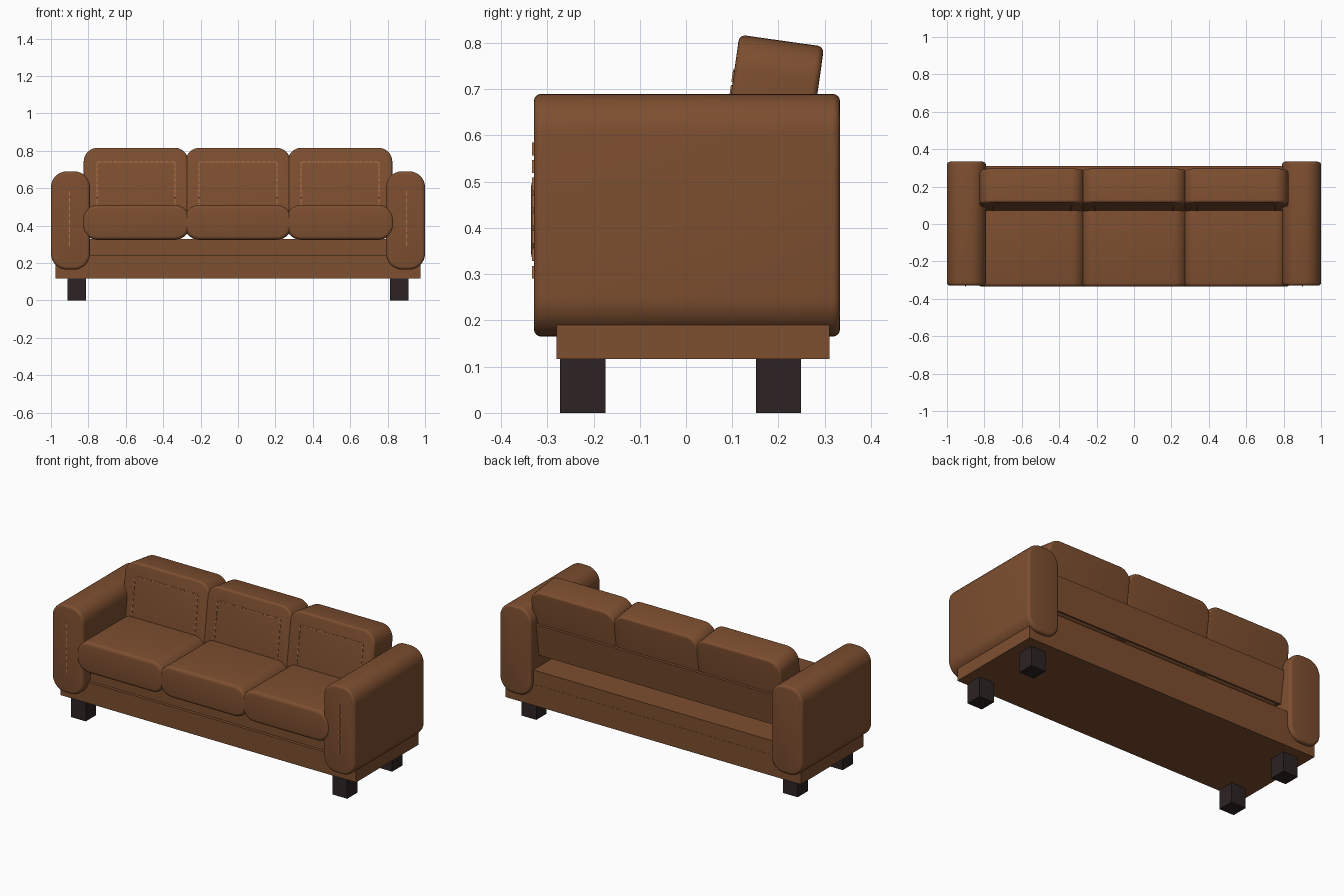
import bpy, bmesh, math
from mathutils import Matrix, Vector

if "Cube" in bpy.data.objects:
    bpy.data.objects.remove(bpy.data.objects["Cube"])


def material(name, rgb):
    m = bpy.data.materials.new(name)
    m.diffuse_color = (*rgb, 1)
    m.use_nodes = True
    m.node_tree.nodes["Principled BSDF"].inputs["Base Color"].default_value = m.diffuse_color
    return m


LEATHER = material("brown leather", (0.205, 0.077, 0.029))
THREAD = material("tan thread", (0.42, 0.17, 0.07))
WOOD = material("dark wood", (0.026, 0.017, 0.017))


def finish(bm, name, mat, matrix=Matrix(), smooth=False):
    bmesh.ops.recalc_face_normals(bm, faces=bm.faces[:])
    me = bpy.data.meshes.new(name)
    bm.to_mesh(me)
    bm.free()
    me.materials.append(mat)
    ob = bpy.data.objects.new(name, me)
    bpy.context.collection.objects.link(ob)
    ob.matrix_world = matrix
    if smooth:
        bpy.ops.object.select_all(action='DESELECT')
        ob.select_set(True)
        bpy.context.view_layer.objects.active = ob
        bpy.ops.object.shade_smooth_by_angle(angle=math.radians(35))
    return ob


def add_box(bm, lo, hi):
    lo, hi = Vector(lo), Vector(hi)
    m = Matrix.Translation((lo + hi) / 2) @ Matrix.Diagonal((*(hi - lo), 1))
    bmesh.ops.create_cube(bm, size=1, matrix=m)


def box(name, lo, hi, mat, matrix=Matrix()):
    bm = bmesh.new()
    add_box(bm, lo, hi)
    return finish(bm, name, mat, matrix)


def outline(w, h, r, n=8):
    pts = []
    for k, (sx, sz) in enumerate(((1, 1), (-1, 1), (-1, -1), (1, -1))):
        for i in range(n + 1):
            a = math.pi / 2 * (k + i / n)
            pts.append((sx * (w / 2 - r) + r * math.cos(a),
                        sz * (h / 2 - r) + r * math.sin(a)))
    return pts


def pad(name, size, r, b, matrix, steps=4):
    """Rounded x-z outline run along y, with both ends softened by radius b."""
    w, d, h = size
    ends = []
    for i in range(steps + 1):
        a = math.pi / 2 * i / steps
        ends.append((-d / 2 + b * (1 - math.sin(a)), b * (1 - math.cos(a))))
    ends = [(-d / 2 + b - b * math.sin(a), b - b * math.cos(a))
            for a in (math.pi / 2 * (1 - i / steps) for i in range(steps + 1))]
    ends += [(-y, s) for y, s in reversed(ends)]
    bm = bmesh.new()
    rings = [[bm.verts.new((x, y, z)) for x, z in outline(w - 2 * s, h - 2 * s, r - s)]
             for y, s in ends]
    n = len(rings[0])
    for p, q in zip(rings, rings[1:]):
        for i in range(n):
            bm.faces.new((p[i], p[(i + 1) % n], q[(i + 1) % n], q[i]))
    bm.faces.new(rings[0])
    bm.faces.new(rings[-1])
    return finish(bm, name, LEATHER, matrix, True)


def stitches(bm, a, b, y, count):
    """Row of thin dashes from a to b (x, z), lying on the plane y."""
    a, b = Vector(a), Vector(b)
    step = (b - a) / count
    t = 0.0025
    for i in range(count):
        p, q = a + step * (i + 0.2), a + step * (i + 0.8)
        add_box(bm, (min(p.x, q.x) - t, y - 0.003, min(p.y, q.y) - t),
                (max(p.x, q.x) + t, y + 0.003, max(p.y, q.y) + t))


# base and seat platform
box("base", (-0.975, -0.28, 0.117), (0.975, 0.31, 0.243), LEATHER)
box("seat_platform", (-0.81, -0.262, 0.24), (0.81, 0.309, 0.327), LEATHER)

# arms with a stitched front, and legs
for side, s in (("left", -1), ("right", 1)):
    pad(side + "_arm", (0.208, 0.662, 0.525), 0.085, 0.016,
        Matrix.Translation((s * 0.896, 0.002, 0.4275)))
    bm = bmesh.new()
    stitches(bm, (s * 0.9, 0.285), (s * 0.9, 0.59), -0.33, 8)
    finish(bm, side + "_arm_stitching", THREAD)
    for row, y in (("front", -0.2235), ("back", 0.2)):
        box(f"{side}_{row}_leg", (s * 0.863 - 0.049, y - 0.049, 0),
            (s * 0.863 + 0.049, y + 0.049, 0.118), WOOD)

# seat and back cushions; the back row leans backwards
LEAN = Matrix.Translation((0, 0.1785, 0.602)) @ Matrix.Rotation(math.radians(-8), 4, 'X')
for i, x in enumerate((-0.545, 0, 0.545), 1):
    pad(f"seat_cushion_{i}", (0.575, 0.45, 0.186), 0.08, 0.02,
        Matrix.Translation((x, -0.11, 0.417)))
    m = LEAN @ Matrix.Translation((x, 0, 0))
    pad(f"back_cushion_{i}", (0.56, 0.185, 0.41), 0.075, 0.014, m)
    bm = bmesh.new()
    y = -0.0925
    stitches(bm, (-0.208, -0.126), (-0.208, 0.126), y, 9)
    stitches(bm, (0.208, -0.126), (0.208, 0.126), y, 9)
    stitches(bm, (-0.208, 0.126), (0.208, 0.126), y, 15)
    stitches(bm, (-0.208, -0.126), (0.208, -0.126), y, 15)
    finish(bm, f"back_cushion_stitching_{i}", THREAD, m)

# rear support panel behind the back cushions
box("rear_panel", (-0.81, 0.03, -0.195), (0.81, 0.105, 0.0), LEATHER, LEAN)
